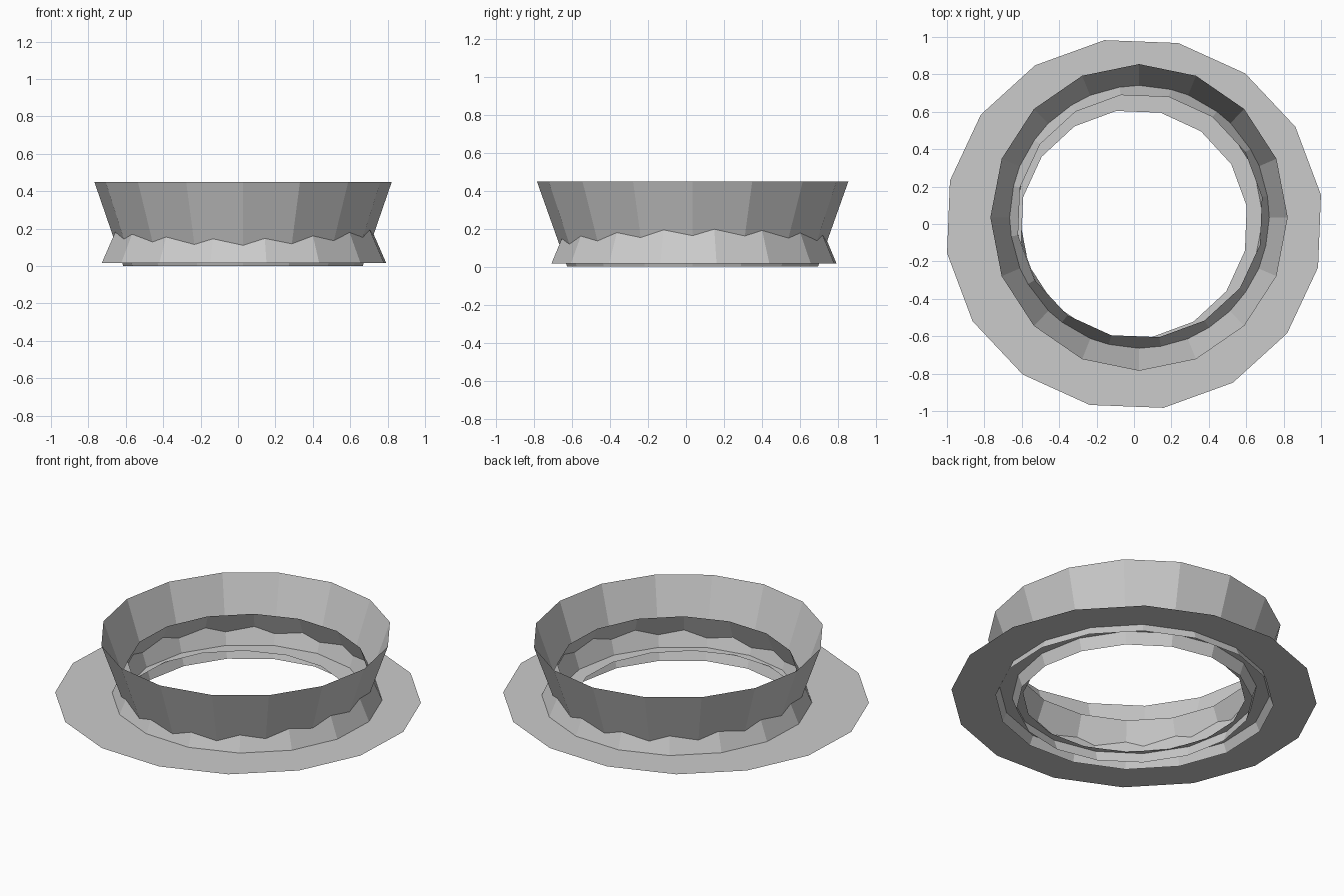
import bpy
import math

SIDES = 16
TWIST = math.radians(9)

cube = bpy.data.objects.get("Cube")
if cube:
    bpy.data.objects.remove(cube, do_unlink=True)

grey = bpy.data.materials.new("plain_grey")
grey.use_nodes = True
colour = (0.6, 0.6, 0.6, 1)
grey.diffuse_color = colour
grey.node_tree.nodes["Principled BSDF"].inputs["Base Color"].default_value = colour


def loop_points(centre, radii, z, turn):
    """One polygon ring of points at height z."""
    points = []
    for i in range(SIDES):
        a = turn + math.tau * i / SIDES
        points.append((centre[0] + radii[0] * math.cos(a),
                       centre[1] + radii[1] * math.sin(a), z))
    return points


def open_band(name, centre, start, end, turn=0.0):
    """Open single-sheet band between two rings, each given as (rx, ry, z)."""
    verts = (loop_points(centre, start[:2], start[2], turn)
             + loop_points(centre, end[:2], end[2], turn))
    faces = []
    for i in range(SIDES):
        j = (i + 1) % SIDES
        faces.append((i, j, SIDES + j, SIDES + i))
    mesh = bpy.data.meshes.new(name)
    mesh.from_pydata(verts, [], faces)
    mesh.materials.append(grey)
    obj = bpy.data.objects.new(name, mesh)
    bpy.context.collection.objects.link(obj)
    return obj


# Tall collar that flares outward towards the top
open_band("upper_collar", (0.027, 0.035), (0.64, 0.66, 0), (0.795, 0.82, 0.45))

# Short skirt that narrows upward and passes through the collar
open_band("lower_skirt", (0.032, 0.042), (0.77, 0.76, 0.016), (0.66, 0.655, 0.265), TWIST)

# Wide flat brim, running from the outer edge to just inside the collar
open_band("flat_brim", (0, 0), (1.012, 0.995, 0.07), (0.61, 0.612, 0.07), TWIST).data.flip_normals()
